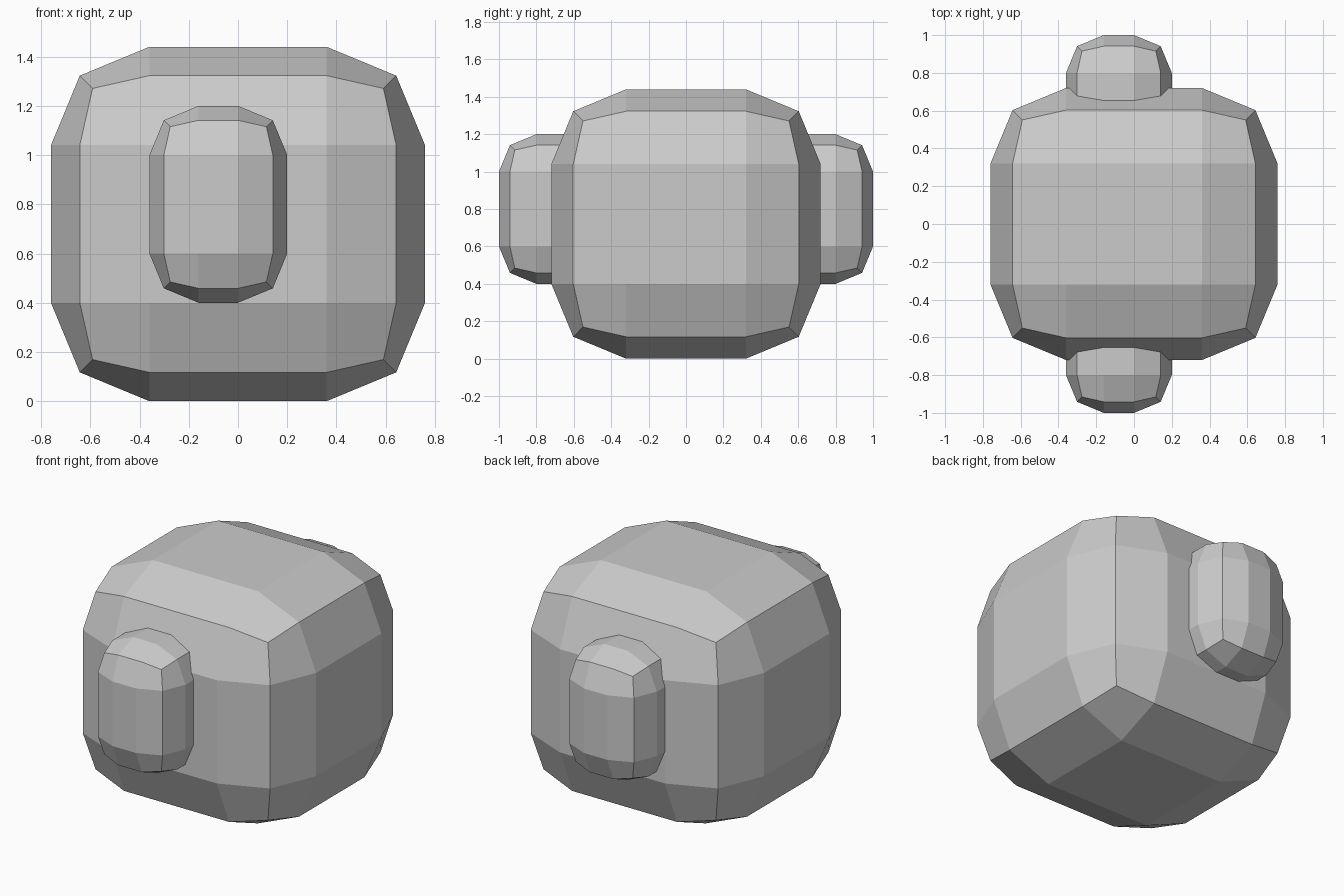
import bpy

if "Cube" in bpy.data.objects:
    bpy.data.objects.remove(bpy.data.objects["Cube"])

grey = bpy.data.materials.new("light grey")
grey.diffuse_color = (0.6, 0.6, 0.6, 1)
grey.use_nodes = True
grey.node_tree.nodes["Principled BSDF"].inputs["Base Color"].default_value = grey.diffuse_color


def rounded_box(name, low, high, radius):
    """Box between two corners with two-segment rounded edges."""
    centre = [(a + b) / 2 for a, b in zip(low, high)]
    bpy.ops.mesh.primitive_cube_add(size=1, location=centre)
    obj = bpy.context.object
    obj.name = name
    obj.scale = [b - a for a, b in zip(low, high)]
    bpy.ops.object.transform_apply(location=False, rotation=False, scale=True)
    bevel = obj.modifiers.new("rounding", 'BEVEL')
    bevel.width = radius
    bevel.segments = 2
    bevel.limit_method = 'NONE'
    obj.data.materials.append(grey)
    return obj


# Main block
rounded_box("body", (-0.76, -0.72, 0), (0.76, 0.72, 1.44), 0.4)

# Bar through the block, showing as a knob at the front and back
rounded_box("cross_bar", (-0.36, -1, 0.4), (0.2, 1, 1.2), 0.2)
